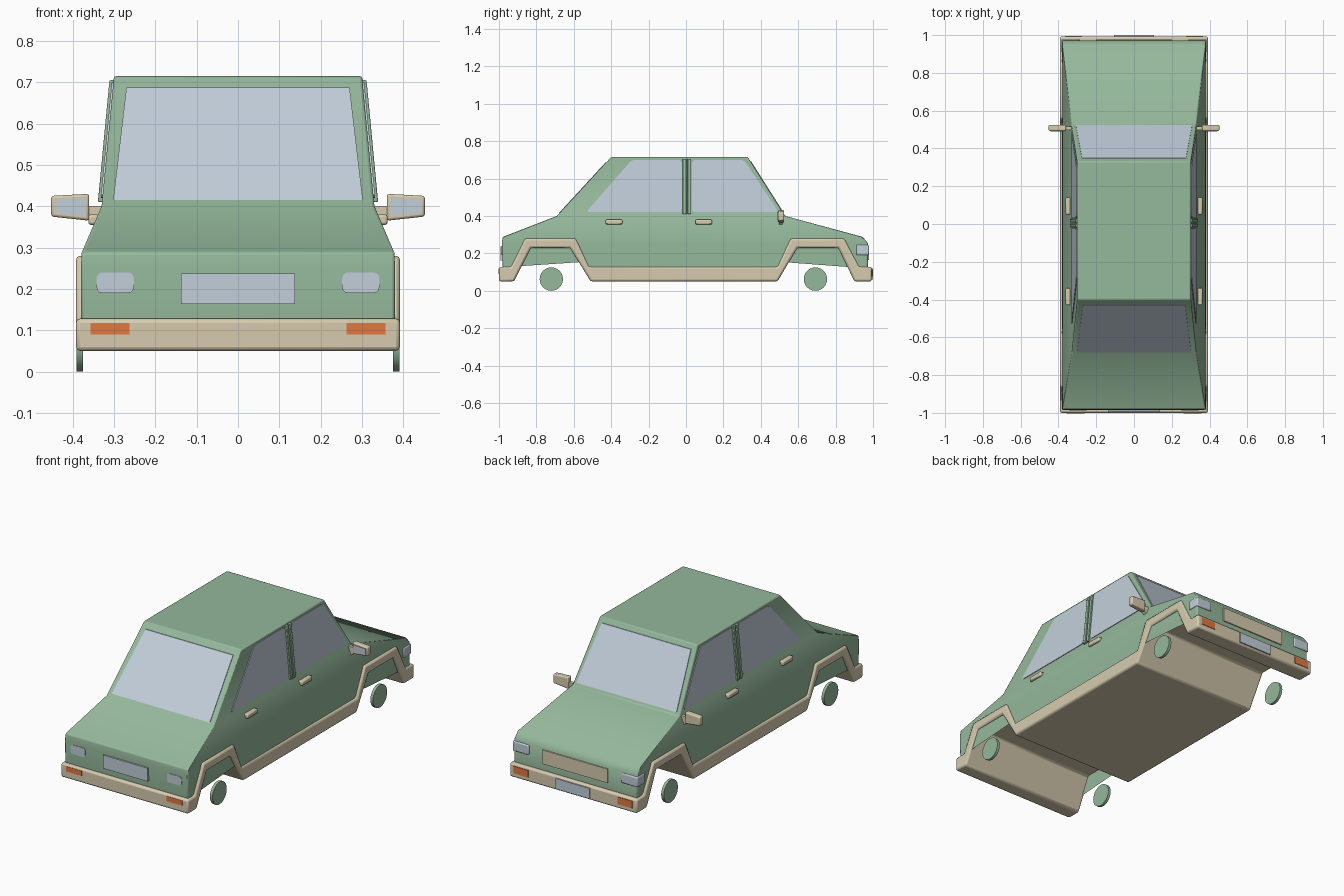
import bpy, bmesh, math
from mathutils import Vector

if "Cube" in bpy.data.objects:
    bpy.data.objects.remove(bpy.data.objects["Cube"])


def material(name, rgb):
    m = bpy.data.materials.new(name)
    m.diffuse_color = (*rgb, 1)
    m.use_nodes = True
    m.node_tree.nodes["Principled BSDF"].inputs["Base Color"].default_value = m.diffuse_color
    return m


GREEN = material("sage green", (0.30, 0.48, 0.33))
BEIGE = material("cream trim", (0.68, 0.60, 0.43))
GLASS = material("pale glass", (0.54, 0.62, 0.70))
ORANGE = material("orange lamp", (0.75, 0.19, 0.05))


def finish(name, bm, mat, bevel=0, segs=2):
    bmesh.ops.recalc_face_normals(bm, faces=bm.faces)
    me = bpy.data.meshes.new(name)
    bm.to_mesh(me)
    bm.free()
    ob = bpy.data.objects.new(name, me)
    bpy.context.collection.objects.link(ob)
    me.materials.append(mat)
    if bevel:
        b = ob.modifiers.new("bevel", 'BEVEL')
        b.width, b.segments, b.limit_method = bevel, segs, 'ANGLE'
        b.angle_limit = math.radians(35)
    bpy.ops.object.select_all(action='DESELECT')
    ob.select_set(True)
    bpy.context.view_layer.objects.active = ob
    bpy.ops.object.shade_smooth_by_angle(angle=math.radians(40))
    return ob


def prism(name, pts, vec, mat, corner=0, bevel=0):
    """Polygon (optionally with rounded corners) extruded along vec."""
    bm = bmesh.new()
    bm.faces.new([bm.verts.new(p) for p in pts])
    if corner:
        bmesh.ops.bevel(bm, geom=bm.verts[:], offset=corner, segments=3,
                        profile=0.5, affect='VERTICES')
    r = bmesh.ops.extrude_face_region(bm, geom=bm.faces[:])
    bmesh.ops.translate(bm, vec=vec,
                        verts=[v for v in r['geom'] if isinstance(v, bmesh.types.BMVert)])
    return finish(name, bm, mat, bevel)


def box(name, x, y, z, mat, bevel=0):
    pts = [(x[0], y[0], z[0]), (x[1], y[0], z[0]), (x[1], y[0], z[1]), (x[0], y[0], z[1])]
    return prism(name, pts, (0, y[1] - y[0], 0), mat, bevel=bevel)


# Body shell: stacked rectangles, (half width, y and z at one end, y and z at other)
levels = [(.380, -.98, .12, .972, .12), (.380, -.985, .255, .972, .255),
          (.378, -.98, .288, .945, .288), (.330, -.69, .40, .53, .40),
          (.300, -.40, .715, .33, .715)]
bm = bmesh.new()
rings = [[bm.verts.new(p) for p in ((-w, a, za), (w, a, za), (w, b, zb), (-w, b, zb))]
         for w, a, za, b, zb in levels]
bm.faces.new(rings[0])
bm.faces.new(rings[-1])
for lo, hi in zip(rings, rings[1:]):
    for i in range(4):
        j = (i + 1) % 4
        bm.faces.new((lo[i], lo[j], hi[j], hi[i]))
body = finish("body_shell", bm, GREEN)

# Wheel arches cut through the body
for k, arch in enumerate(([(-.94, .05), (-.845, .25), (-.605, .25), (-.50, .05)],
                          [(.48, .05), (.58, .25), (.825, .25), (.91, .05)])):
    cut = prism(f"arch_cutter_{k}", [(-.5, y, z) for y, z in arch], (1, 0, 0), GREEN)
    cut.hide_render = True
    cut.hide_set(True)
    m = body.modifiers.new("arch", 'BOOLEAN')
    m.object, m.operation, m.solver = cut, 'DIFFERENCE', 'EXACT'
bv = body.modifiers.new("bevel", 'BEVEL')
bv.width, bv.segments, bv.limit_method = .006, 2, 'ANGLE'
bv.angle_limit = math.radians(40)

# Bumpers, sills, arch trim and floor as one extruded profile
lower = [(-1, .05), (-.92, .05), (-.83, .23), (-.62, .23), (-.51, .05),
         (.49, .05), (.595, .23), (.815, .23), (.90, .05), (.993, .05)]
upper = [(.993, .128), (.925, .128), (.845, .28), (.56, .28), (.49, .128),
         (-.52, .128), (-.59, .28), (-.86, .28), (-.935, .128), (-1, .128)]
prism("bumper_and_sill_trim", [(-.392, y, z) for y, z in lower + upper],
      (.784, 0, 0), BEIGE, bevel=.01)


# Windscreens at both ends
def screen(name, y0, slope, z0, z1, w0, w1, d):
    pts = [(x, y0 + slope * (z - .40) / .315 - d / 2, z)
           for x, z in ((-w0, z0), (w0, z0), (w1, z1), (-w1, z1))]
    prism(name, pts, (0, d, 0), GLASS)


screen("window_minus_y", -.69, .29, .415, .687, .302, .270, -.008)
screen("window_plus_y", .53, -.20, .415, .69, .308, .275, .008)

rear_glass = [(-.535, .42), (-.29, .70), (-.022, .70), (-.022, .42)]
front_glass = [(.032, .42), (.032, .70), (.31, .70), (.495, .42)]
for s, side in ((1, "right"), (-1, "left")):
    # Side windows
    for label, poly in (("rear", rear_glass), ("front", front_glass)):
        pts = [(s * (.327 - .03 * (z - .40) / .315), y, z) for y, z in poly]
        prism(f"{label}_side_window_{side}", pts, (s * .007, 0, 0), GLASS, corner=.02)
    # Door pillar strips
    for y in (-.018, .008):
        pts = [(s * .325, y, .41), (s * .325, y + .02, .41),
               (s * .297, y + .02, .705), (s * .297, y, .705)]
        prism(f"door_pillar_{side}", pts, (s * .014, 0, 0), GREEN, bevel=.003)
    # Door handles
    for y in (-.43, .05):
        x = sorted((s * .335, s * .362))
        box(f"door_handle_{side}", x, (y, y + .09), (.355, .38), BEIGE, .006)
    # Mirror: housing, glass and stalk
    out = [(s * .36, .365), (s * .452, .375), (s * .452, .425), (s * .36, .43)]
    prism(f"mirror_housing_{side}", [(x, .493, z) for x, z in out], (0, .032, 0), BEIGE,
          bevel=.006)
    inner = [(s * .369, .376), (s * .443, .384), (s * .443, .416), (s * .369, .42)]
    prism(f"mirror_glass_{side}", [(x, .490, z) for x, z in inner], (0, .006, 0), GLASS)
    arm = [(s * .325, .37), (s * .35, .355), (s * .375, .38), (s * .365, .40), (s * .325, .40)]
    prism(f"mirror_stalk_{side}", [(x, .497, z) for x, z in arm], (0, .02, 0), BEIGE)
    # Lamps at the -y end
    lamp = [(s * .252, -.987, .19), (s * .342, -.987, .19),
            (s * .342, -.987, .24), (s * .252, -.987, .24)]
    prism(f"lamp_minus_y_{side}", lamp, (0, .009, 0), GLASS, corner=.014)
    # Wraparound lamps at the +y end
    box(f"lamp_plus_y_{side}", sorted((s * .285, s * .385)), (.91, .979), (.19, .245),
        GLASS, .006)
    # Orange signal lamps on both bumpers
    box(f"signal_minus_y_{side}", sorted((s * .262, s * .357)), (-1.0, -.992 + .002),
        (.09, .118), ORANGE).location.y = -.002
    box(f"signal_plus_y_{side}", sorted((s * .275, s * .365)), (.988, .996),
        (.075, .115), ORANGE)
    # Small disc wheels
    for label, y in (("minus_y", -.72), ("plus_y", .692)):
        pts = [(s * .375, y + .0625 * math.cos(t * math.tau / 24),
                .0625 + .0625 * math.sin(t * math.tau / 24)) for t in range(24)]
        prism(f"wheel_{label}_{side}", pts, (s * .016, 0, 0), GREEN)

# Plates and grille
box("plate_minus_y", (-.138, .138), (-.993, -.975), (.163, .237), GLASS)
box("grille_panel_plus_y", (-.20, .20), (.965, .978), (.165, .243), BEIGE)
box("plate_plus_y", (-.105, .105), (.985, 1.0), (.06, .118), GLASS)
